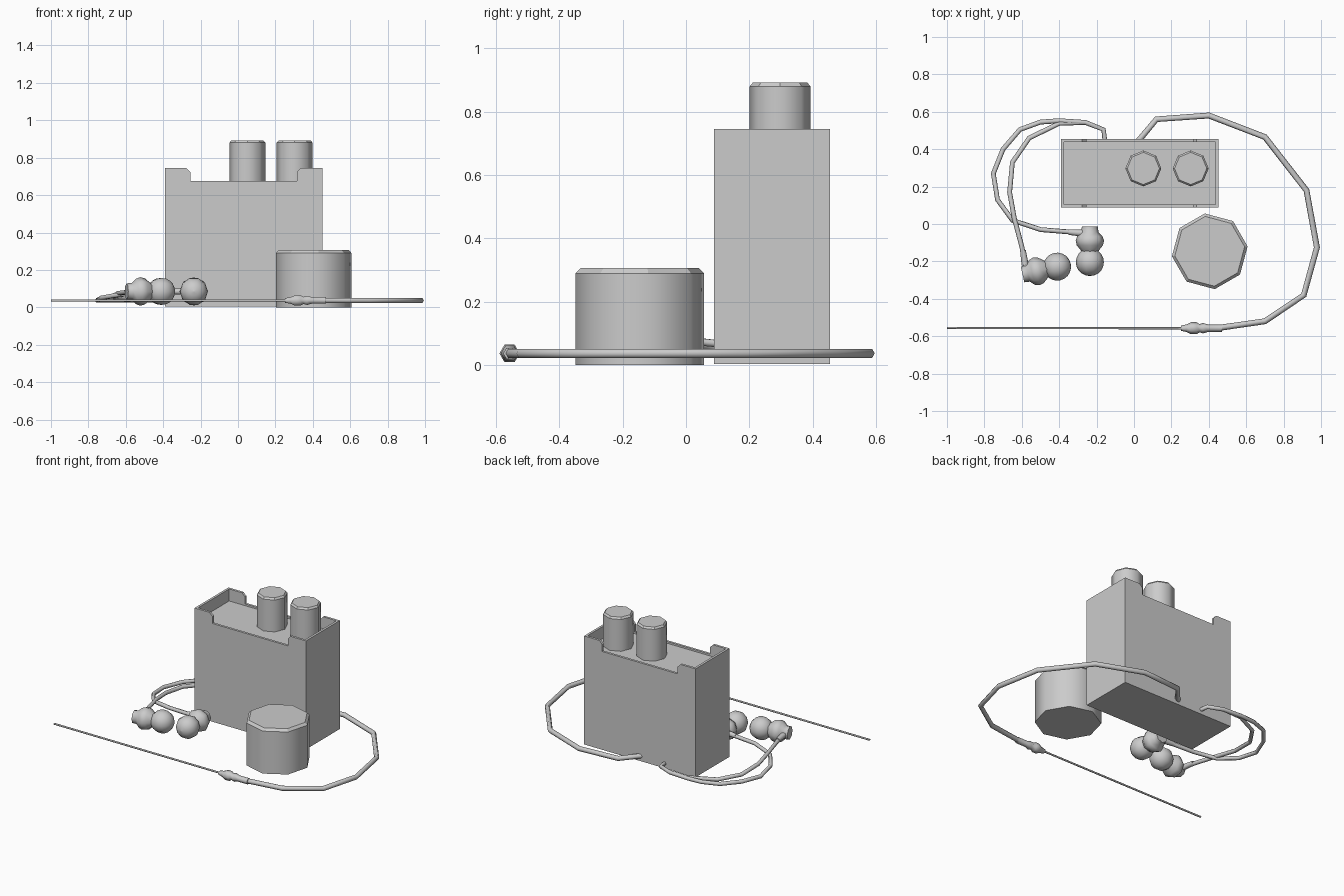
import bpy
import bmesh
import math
from mathutils import Vector

cube = bpy.data.objects.get("Cube")
if cube:
    bpy.data.objects.remove(cube, do_unlink=True)

grey = bpy.data.materials.new("plain grey")
grey.use_nodes = True
colour = (0.6, 0.6, 0.6, 1)
grey.diffuse_color = colour
grey.node_tree.nodes["Principled BSDF"].inputs["Base Color"].default_value = colour


def finish(name, bm):
    bmesh.ops.recalc_face_normals(bm, faces=bm.faces)
    mesh = bpy.data.meshes.new(name)
    bm.to_mesh(mesh)
    bm.free()
    mesh.materials.append(grey)
    obj = bpy.data.objects.new(name, mesh)
    bpy.context.collection.objects.link(obj)
    return obj


def prism(name, outline, y0, y1):
    """Extrude an xz outline from y0 to y1."""
    bm = bmesh.new()
    face = bm.faces.new([bm.verts.new((x, y0, z)) for x, z in outline])
    out = bmesh.ops.extrude_face_region(bm, geom=[face])
    moved = [v for v in out["geom"] if isinstance(v, bmesh.types.BMVert)]
    bmesh.ops.translate(bm, verts=moved, vec=(0, y1 - y0, 0))
    return finish(name, bm)


def lathe(name, profile, origin, axis, sides=8, turn=0, flat_rings=()):
    """Revolve (distance, radius) pairs about an axis, with flat end caps."""
    bm = bmesh.new()
    rings = []
    for d, r in profile:
        angles = [turn + 2 * math.pi * i / sides for i in range(sides)]
        rings.append([bm.verts.new((r * math.cos(a), r * math.sin(a), d)) for a in angles])
    for k in range(len(rings) - 1):
        a, b = rings[k], rings[k + 1]
        for i in range(sides):
            j = (i + 1) % sides
            bm.faces.new((a[i], a[j], b[j], b[i])).smooth = k not in flat_rings
    bm.faces.new(rings[0])
    bm.faces.new(rings[-1])
    obj = finish(name, bm)
    obj.rotation_mode = "QUATERNION"
    obj.rotation_quaternion = Vector(axis).to_track_quat("Z", "Y")
    obj.location = origin
    return obj


def cable(name, points, radius):
    """Six-sided tube along a polyline."""
    curve = bpy.data.curves.new(name, "CURVE")
    curve.dimensions = "3D"
    curve.bevel_depth = radius
    curve.bevel_resolution = 1
    curve.use_fill_caps = True
    spline = curve.splines.new("POLY")
    spline.points.add(len(points) - 1)
    for p, co in zip(spline.points, points):
        p.co = (*co, 1)
    spline.use_smooth = True
    curve.materials.append(grey)
    obj = bpy.data.objects.new(name, curve)
    bpy.context.collection.objects.link(obj)


# Case: notched block hollowed out at the top
left, right, front, back = -0.39, 0.452, 0.088, 0.455
base, notch, top, wall = 0.004, 0.675, 0.745, 0.016
case = prism("case", [(left, base), (right, base), (right, top), (0.335, top),
                      (0.315, top - 0.022), (0.315, notch), (-0.255, notch),
                      (-0.255, top - 0.022), (-0.277, top), (left, top)], front, back)
floor = notch - 0.012
cutter = prism("case_cutter", [(left + wall, floor), (right - wall, floor),
                               (right - wall, 1), (left + wall, 1)],
               front + wall, back - wall)
cutter.hide_render = True
cut = case.modifiers.new("hollow", "BOOLEAN")
cut.operation = "DIFFERENCE"
cut.solver = "EXACT"
cut.object = cutter
bpy.context.view_layer.objects.active = case
bpy.ops.object.modifier_apply(modifier=cut.name)
bpy.data.objects.remove(cutter, do_unlink=True)

# Knobs standing in the tray, and the round pot in front
UP = (0, 0, 1)
for side, x in (("right", 0.05), ("left", 0.303)):
    lathe(side + "_knob", [(0.65, 0.096), (0.88, 0.096), (0.892, 0.086)],
          (x, 0.297, 0), UP, flat_rings=(1,))
lathe("round_pot", [(0, 0.204), (0.29, 0.204), (0.306, 0.188)],
      (0.405, -0.146, 0), UP, turn=math.radians(7.5), flat_rings=(1,))

# Long cable, plug and thin antenna wire
z = 0.037
loop = [(0.02, 0.44), (0.12, 0.56), (0.40, 0.58), (0.70, 0.465), (0.922, 0.18),
        (0.978, -0.125), (0.908, -0.38), (0.70, -0.52), (0.45, -0.556)]
cable("long_cable", [(x, y, z) for x, y in loop], 0.016)
lathe("plug", [(0, 0.014), (0.03, 0.02), (0.055, 0.032), (0.085, 0.032), (0.1, 0.022),
               (0.12, 0.028), (0.145, 0.02), (0.22, 0.02)],
      (0.25, -0.557, z), (1, 0, 0), sides=6, turn=math.radians(0))
cable("antenna_wire", [(-1, -0.556, z), (0.27, -0.557, z)], 0.006)

# Paired earphone cables, lifting off the ground near the earphones
lift = 0.085
start = [(-0.155, 0.44, z), (-0.163, 0.505, z), (-0.26, 0.543, z)]
cable("outer_ear_cable", start + [
    (-0.40, 0.552, z), (-0.50, 0.545, z), (-0.61, 0.505, z), (-0.70, 0.40, z),
    (-0.752, 0.27, z), (-0.73, 0.13, 0.05), (-0.65, 0.02, 0.065),
    (-0.50, -0.03, 0.08), (-0.25, -0.05, lift)], 0.013)
cable("inner_ear_cable", start + [
    (-0.40, 0.538, z), (-0.56, 0.46, z), (-0.65, 0.33, 0.045), (-0.665, 0.17, 0.06),
    (-0.64, 0.03, 0.075), (-0.60, -0.12, 0.08), (-0.575, -0.25, lift)], 0.013)
lathe("outer_cable_collar", [(0, 0.015), (0.08, 0.019)], (-0.35, -0.043, lift), (1, -0.08, 0))
lathe("inner_cable_collar", [(0, 0.015), (0.08, 0.019)], (-0.594, -0.14, lift), (0.15, -1, 0))

# Earphones: flared stem and bulging body, then a round tip
body = [(0, 0.043), (0.03, 0.046), (0.052, 0.068), (0.075, 0.076), (0.1, 0.07),
        (0.125, 0.05), (0.15, 0.035)]
tip = [(0.074 * -math.cos(t * math.pi / 10), 0.074 * math.sin(t * math.pi / 10) + 0.001)
       for t in range(11)]
for side, origin, axis in (("left", (-0.236, -0.014, lift), (0, -1, 0)),
                           ("right", (-0.596, -0.27, lift), (0.97, 0.22, 0))):
    direction = Vector(axis).normalized()
    lathe(side + "_earphone_body", body, origin, direction)
    lathe(side + "_earphone_tip", tip, Vector(origin) + direction * 0.19, direction, sides=10)
